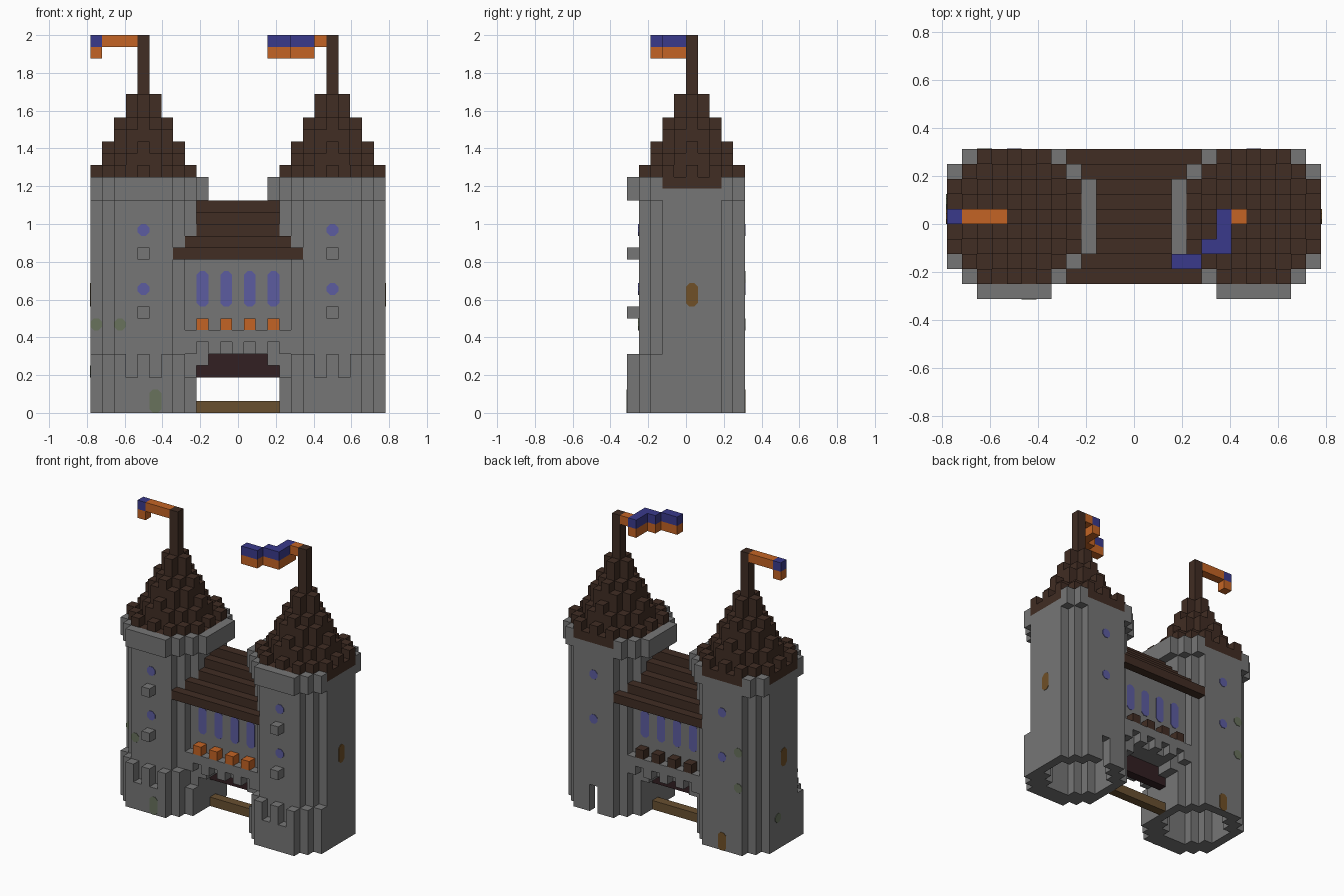
import bpy, bmesh
from mathutils import Vector

if "Cube" in bpy.data.objects:
    bpy.data.objects.remove(bpy.data.objects["Cube"], do_unlink=True)

V = 1 / 16                                   # block size
ORIGIN = Vector((-12.5 * V, -5 * V, 0))      # corner of the 25 x 10 x 32 block grid


def material(name, *rgb):
    m = bpy.data.materials.new(name)
    m.use_nodes = True
    m.diffuse_color = (*rgb, 1)
    m.node_tree.nodes["Principled BSDF"].inputs["Base Color"].default_value = (*rgb, 1)
    return m


STONE = material("grey stone", .18, .18, .18)
ROOF = material("dark brown roof", .052, .026, .017)
ORANGE = material("orange cloth", .55, .127, .018)
BLUE = material("blue cloth", .042, .042, .26)
GLASS = material("blue glass", .107, .107, .35)
PLANK = material("brown plank", .14, .08, .03)
GATE = material("dark gate wood", .032, .014, .016)
MOSS = material("moss", .138, .168, .107)
SHUTTER = material("ochre shutter", .16, .08, .02)

SIDES = [(1, 0, 0), (-1, 0, 0), (0, 1, 0), (0, -1, 0), (0, 0, 1), (0, 0, -1)]


def finish(bm, name, mat):
    bmesh.ops.recalc_face_normals(bm, faces=bm.faces)
    mesh = bpy.data.meshes.new(name)
    bm.to_mesh(mesh)
    bm.free()
    mesh.materials.append(mat)
    bpy.context.collection.objects.link(bpy.data.objects.new(name, mesh))


def blocks(name, cells, mat):
    """Outer skin of a set of unit blocks."""
    cells = set(cells)
    bm = bmesh.new()
    for c in cells:
        for n in SIDES:
            if tuple(a + b for a, b in zip(c, n)) in cells:
                continue
            n = Vector(n)
            u = Vector((n.y, n.z, n.x))
            w = n.cross(u)
            mid = Vector(c) + Vector((.5, .5, .5)) + n / 2
            quad = [mid + (u * a + w * b) / 2 for a, b in ((-1, -1), (1, -1), (1, 1), (-1, 1))]
            bm.faces.new([bm.verts.new(ORIGIN + p * V) for p in quad])
    mesh = bpy.data.meshes.new(name)
    bmesh.ops.remove_doubles(bm, verts=bm.verts, dist=1e-4)
    bm.to_mesh(mesh)
    bm.free()
    mesh.materials.append(mat)
    bpy.context.collection.objects.link(bpy.data.objects.new(name, mesh))


def box(i, j, k):
    """Cells of a box given as three ranges (inclusive) or numbers."""
    r = [range(a[0], a[1] + 1) if isinstance(a, tuple) else (a,) for a in (i, j, k)]
    return {(x, y, z) for x in r[0] for y in r[1] for z in r[2]}


def plate(name, mat, axis, sign, at, across, k, tall):
    """Thin chamfered panel on a wall; axis is the wall's normal."""
    bm = bmesh.new()
    c = .3
    outline = [(c, 0), (1 - c, 0), (1, c), (1, tall - c), (1 - c, tall),
               (c, tall), (0, tall - c), (0, c)]
    verts = []
    for a, b in outline:
        p = (across + a, at, k + b) if axis == "y" else (at, across + a, k + b)
        verts.append(bm.verts.new(ORIGIN + Vector(p) * V))
    face = bm.faces.new(verts)
    out = bmesh.ops.extrude_face_region(bm, geom=[face])
    push = Vector((0, sign, 0) if axis == "y" else (sign, 0, 0)) * .003
    bmesh.ops.translate(bm, verts=[g for g in out["geom"] if isinstance(g, bmesh.types.BMVert)],
                        vec=push)
    finish(bm, name, mat)


def octagon(r, limit):
    return {(x, y) for x in range(-r, r + 1) for y in range(-r, r + 1)
            if abs(x) + abs(y) <= limit}


def layer(shape, k0, k1):
    """Stack a flat shape around the tower centre, cut flat at the outside and back."""
    return {(4 + x, 5 + y, k) for x, y in shape for k in range(k0, k1 + 1)
            if 4 + x >= 0 and 5 + y <= 9}


def mirror(cells):
    return {(24 - i, j, k) for i, j, k in cells}


# Tower parts, designed for the right tower and mirrored
core = octagon(4, 6)
collar = octagon(5, 7) - core
body = layer(core - octagon(3, 4), 0, 18)
crown = layer(collar, 18, 19)
skirt = {c for c in layer(collar, 0, 4) if c[1] <= 2}
skirt -= box(3, 0, (3, 4)) | box(5, 0, (3, 4)) | box(8, 2, (3, 4))
studs = box(4, 0, 13) | box(4, 0, 8)

# Conical roof: full tier below, alternating shingles above
spire = box(4, 5, (27, 31))
for n, r in enumerate((4, 3, 2, 1)):
    k = 19 + 2 * n
    tier = octagon(r, r + r // 2)
    inner = octagon(r - 1, r - 1 + (r - 1) // 2)
    spire |= layer(tier, k, k)
    spire |= layer(inner | {(x, y) for x, y in tier if (x + y + r) % 2 == 0}, k + 1, k + 1)

for side, flip in (("right", lambda c: c), ("left", mirror)):
    doorway = box(4, 9, (0, 2)) if side == "left" else set()
    blocks(side + "_tower_wall", flip(body - doorway), STONE)
    blocks(side + "_tower_crown", flip(crown), STONE)
    blocks(side + "_tower_skirt", flip(skirt), STONE)
    blocks(side + "_tower_studs", flip(studs), STONE)
    blocks(side + "_tower_roof", flip(spire), ROOF)
    col = 4 if side == "right" else 20
    for k in (10, 15):
        plate(side + "_front_window", GLASS, "y", -1, 1, col, k, 1)
        plate(side + "_back_window", GLASS, "y", 1, 10, col, k, 1)
    wall, out = (0, -1) if side == "right" else (25, 1)
    plate(side + "_side_shutter", SHUTTER, "x", out, wall, 5, 9, 2)

# Gatehouse between the towers
shell = box((9, 15), 3, (5, 14)) | box((9, 15), 7, (5, 14)) | box((9, 15), (3, 7), 5)
for i in (9, 15):
    shell |= box(i, (3, 7), 4)
blocks("gatehouse_wall", shell, STONE)
for side, j, at, sign, mat in (("front", 2, 3, -1, ORANGE), ("back", 8, 8, 1, ROOF)):
    corbels = box((8, 16), j, 6)
    for i in range(8, 17, 2):
        corbels |= box(i, j, 5)
    blocks(side + "_corbels", corbels, STONE)
    flower_boxes = set()
    for i in range(9, 16, 2):
        flower_boxes |= box(i, j, 7)
        plate(side + "_tall_window", GLASS, "y", sign, at, i, 9, 3)
    blocks(side + "_window_boxes", flower_boxes, mat)

# Stepped gable roof
gable = box((9, 15), 5, 17)
for n in range(4):
    span = (max(7 + n, 7), 17 - n) if n < 2 else (9, 15)
    gable |= box(span, 1 + n, 13 + n) | box(span, 9 - n, 13 + n)
blocks("gatehouse_roof", gable, ROOF)

# Raised gate and threshold
blocks("raised_gate", box((9, 15), 5, 3) | box((10, 14), 5, 4), GATE)
blocks("threshold", box((9, 15), 5, 0), PLANK)

# Banners
blocks("right_banner_orange", box((1, 3), 5, 31) | box(0, 5, 30), ORANGE)
blocks("right_banner_blue", box(0, 5, 31), BLUE)
wave = box(18, (3, 5), 31) | box(17, 3, 31) | box((15, 17), 2, 31)
wave -= box(17, 2, 31)
wave |= box(17, 3, 31)
blocks("left_banner_blue", wave, BLUE)
blocks("left_banner_orange", {(i, j, 30) for i, j, k in wave} | box(19, 5, 31), ORANGE)

# Moss patches and the painted back door
plate("front_moss", MOSS, "y", -1, 3, 0, 7, 1)
plate("front_moss", MOSS, "y", -1, 1, 2, 7, 1)
plate("front_moss", MOSS, "y", -1, 0, 5, 0, 2)
for k in (7, 11):
    plate("back_moss", MOSS, "y", 1, 10, 2, k, 1)
plate("side_moss", MOSS, "x", -1, 0, 6, 3, 1)
plate("back_door", SHUTTER, "y", 1, 10, 4, 0, 2)
